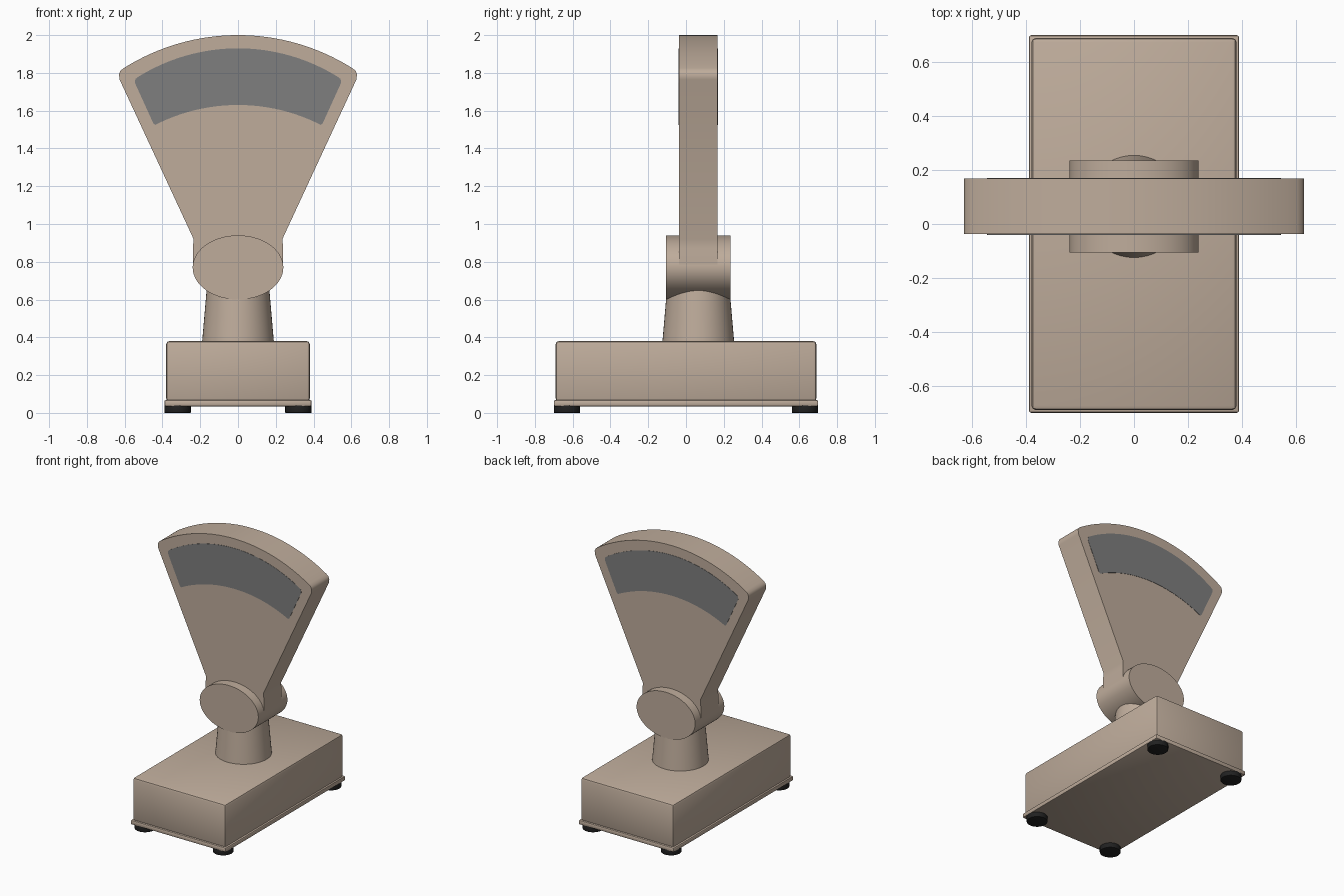
import bpy, bmesh, math
from mathutils import Matrix

old = bpy.data.objects.get("Cube")
if old:
    bpy.data.objects.remove(old, do_unlink=True)


def material(name, rgb):
    m = bpy.data.materials.new(name)
    m.use_nodes = True
    m.diffuse_color = (*rgb, 1)
    bsdf = m.node_tree.nodes["Principled BSDF"]
    bsdf.inputs["Base Color"].default_value = (*rgb, 1)
    bsdf.inputs["Roughness"].default_value = 0.6
    return m


TAN = material("warm tan enamel", (0.52, 0.415, 0.33))
GREY = material("grey window", (0.21, 0.21, 0.21))
BLACK = material("black rubber", (0.015, 0.015, 0.015))
MID_Y = 0.065  # centre line of the column, hub and dial housing


def finish(name, bm, mat, bevel=0, segments=2):
    bmesh.ops.recalc_face_normals(bm, faces=bm.faces)
    mesh = bpy.data.meshes.new(name)
    bm.to_mesh(mesh)
    bm.free()
    mesh.materials.append(mat)
    ob = bpy.data.objects.new(name, mesh)
    bpy.context.collection.objects.link(ob)
    bpy.ops.object.select_all(action='DESELECT')
    bpy.context.view_layer.objects.active = ob
    ob.select_set(True)
    if bevel:
        mod = ob.modifiers.new("soft edge", 'BEVEL')
        mod.width, mod.segments = bevel, segments
        bpy.ops.object.modifier_apply(modifier=mod.name)
    bpy.ops.object.shade_smooth_by_angle(angle=math.radians(32))
    return ob


def box(name, half_x, half_y, z0, z1, mat, bevel):
    bm = bmesh.new()
    bmesh.ops.create_cube(bm, size=1, matrix=Matrix.Translation((0, 0, (z0 + z1) / 2))
                          @ Matrix.Diagonal((2 * half_x, 2 * half_y, z1 - z0, 1)))
    return finish(name, bm, mat, bevel)


def cone(name, r0, r1, x, y, z0, z1, mat, bevel=0):
    bm = bmesh.new()
    bmesh.ops.create_cone(bm, cap_ends=True, segments=48, radius1=r0, radius2=r1,
                          depth=z1 - z0, matrix=Matrix.Translation((x, y, (z0 + z1) / 2)))
    return finish(name, bm, mat, bevel)


def slab(name, outline, y0, y1, mat):
    """Extrude an x-z outline from y0 to y1."""
    bm = bmesh.new()
    face = bm.faces.new([bm.verts.new((x, y0, z)) for x, z in outline])
    ext = bmesh.ops.extrude_face_region(bm, geom=[face])
    moved = [v for v in ext["geom"] if isinstance(v, bmesh.types.BMVert)]
    bmesh.ops.translate(bm, verts=moved, vec=(0, y1 - y0, 0))
    return finish(name, bm, mat)


def arc(half, z_end, z_mid, n=32):
    """Shallow arc from -half to +half through (0, z_mid)."""
    sag = z_mid - z_end
    r = (half * half + sag * sag) / (2 * sag)
    a = math.asin(half / r)
    return [(r * math.sin(t), z_mid - r + r * math.cos(t))
            for t in (a * (2 * i / n - 1) for i in range(n + 1))]


def mirrored(points):
    return [(-x, z) for x, z in reversed(points)]


# Base with its skirt plate
box("base_body", 0.38, 0.69, 0.06, 0.38, TAN, 0.016)
box("base_plate", 0.39, 0.70, 0.035, 0.068, TAN, 0.008)

# Four rubber feet
for sx, side in ((1, "left"), (-1, "right")):
    for sy, end in ((1, "back"), (-1, "front")):
        cone(f"foot_{end}_{side}", 0.07, 0.07, sx * 0.32, sy * 0.63, 0, 0.04, BLACK, 0.003)

# Tapered column
cone("column", 0.19, 0.162, 0, MID_Y, 0.375, 0.70, TAN)

# Oval hub across the column
hub = [(0.24 * math.cos(i * math.tau / 64), 0.77 + 0.17 * math.sin(i * math.tau / 64))
       for i in range(64)]
slab("hub", hub, MID_Y - 0.17, MID_Y + 0.17, TAN)

# Fan-shaped dial housing
side = [(0.622, 1.812), (0.63, 1.793), (0.627, 1.765), (0.235, 0.92), (0.239, 0.87), (0.239, 0.78)]
fan = arc(0.605, 1.825, 2.0) + side + mirrored(side)
slab("dial_housing", fan, MID_Y - 0.103, MID_Y + 0.103, TAN)

# Curved windows on both faces
edge = [(0.543, 1.768), (0.546, 1.748), (0.448, 1.532), (0.438, 1.525)]
window = arc(0.53, 1.778, 1.93) + edge + arc(0.428, 1.53, 1.63)[::-1] + mirrored(edge)
slab("window_front", window, MID_Y - 0.105, MID_Y - 0.1, GREY)
slab("window_back", window, MID_Y + 0.1, MID_Y + 0.105, GREY)
